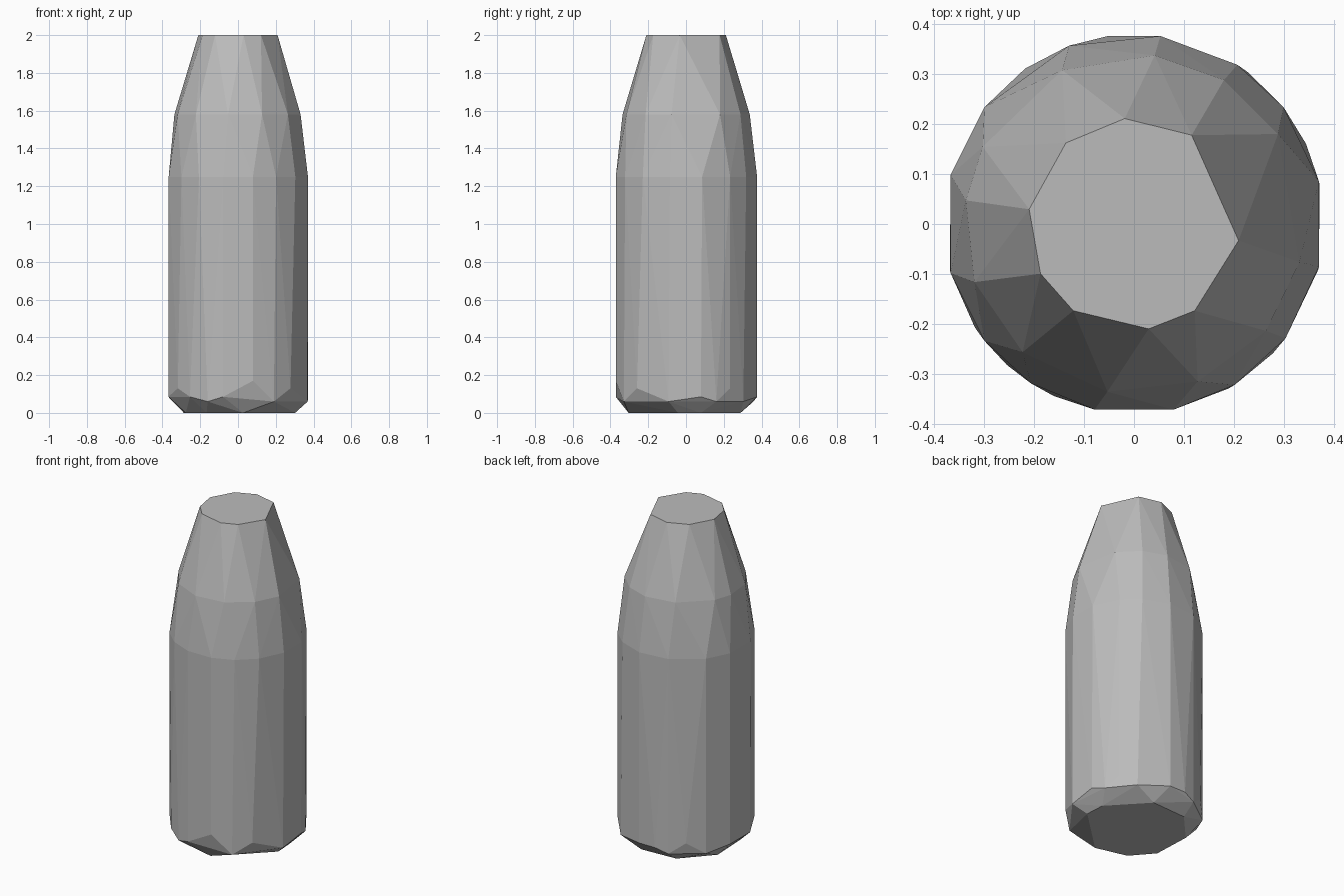
import bpy
import bmesh
from math import cos, sin, radians

cube = bpy.data.objects.get("Cube")
if cube:
    bpy.data.objects.remove(cube, do_unlink=True)

grey = bpy.data.materials.new("matte_grey")
grey.use_nodes = True
colour = (0.5, 0.5, 0.5, 1.0)
grey.diffuse_color = colour
bsdf = grey.node_tree.nodes["Principled BSDF"]
bsdf.inputs["Base Color"].default_value = colour
bsdf.inputs["Roughness"].default_value = 0.7

bm = bmesh.new()


def ring(radius, z, angles):
    """Add points on a circle, one for each angle in degrees."""
    for a in angles:
        t = radians(a)
        bm.verts.new((radius * cos(t), radius * sin(t), z))


# Flat base
ring(0.305, 0.0, (15, 71, 115, 160, 205, 237, 275, 352))

# Uneven chipped lower rim
for z, angles in (
    (0.06, (25, 53, 110, 142, 245, 300, 346)),
    (0.085, (12, 82, 98, 165, 194, 228, 258)),
    (0.13, (38, 125, 213, 317)),
    (0.17, (282,)),
):
    ring(0.38, z, angles)

# Shoulder, taper and flat tip
ring(0.38, 1.25, (13, 38, 57, 82, 110, 142, 165, 195, 218, 237, 258, 282, 302, 323, 347))
ring(0.34, 1.58, (32, 58, 83, 115, 153, 172, 200, 229, 261, 292, 321, 347))
ring(0.212, 2.0, (95, 57, -9, -55, -82, -125, -152, 172, 130))

# Faceted skin around all rings
hull = bmesh.ops.convex_hull(bm, input=bm.verts)
loose = {g for g in hull["geom_interior"] + hull["geom_unused"]
         if isinstance(g, bmesh.types.BMVert)}
bmesh.ops.delete(bm, geom=list(loose), context="VERTS")
bmesh.ops.recalc_face_normals(bm, faces=bm.faces)

mesh = bpy.data.meshes.new("faceted_body")
bm.to_mesh(mesh)
bm.free()
mesh.materials.append(grey)
body = bpy.data.objects.new("faceted_body", mesh)
bpy.context.collection.objects.link(body)
